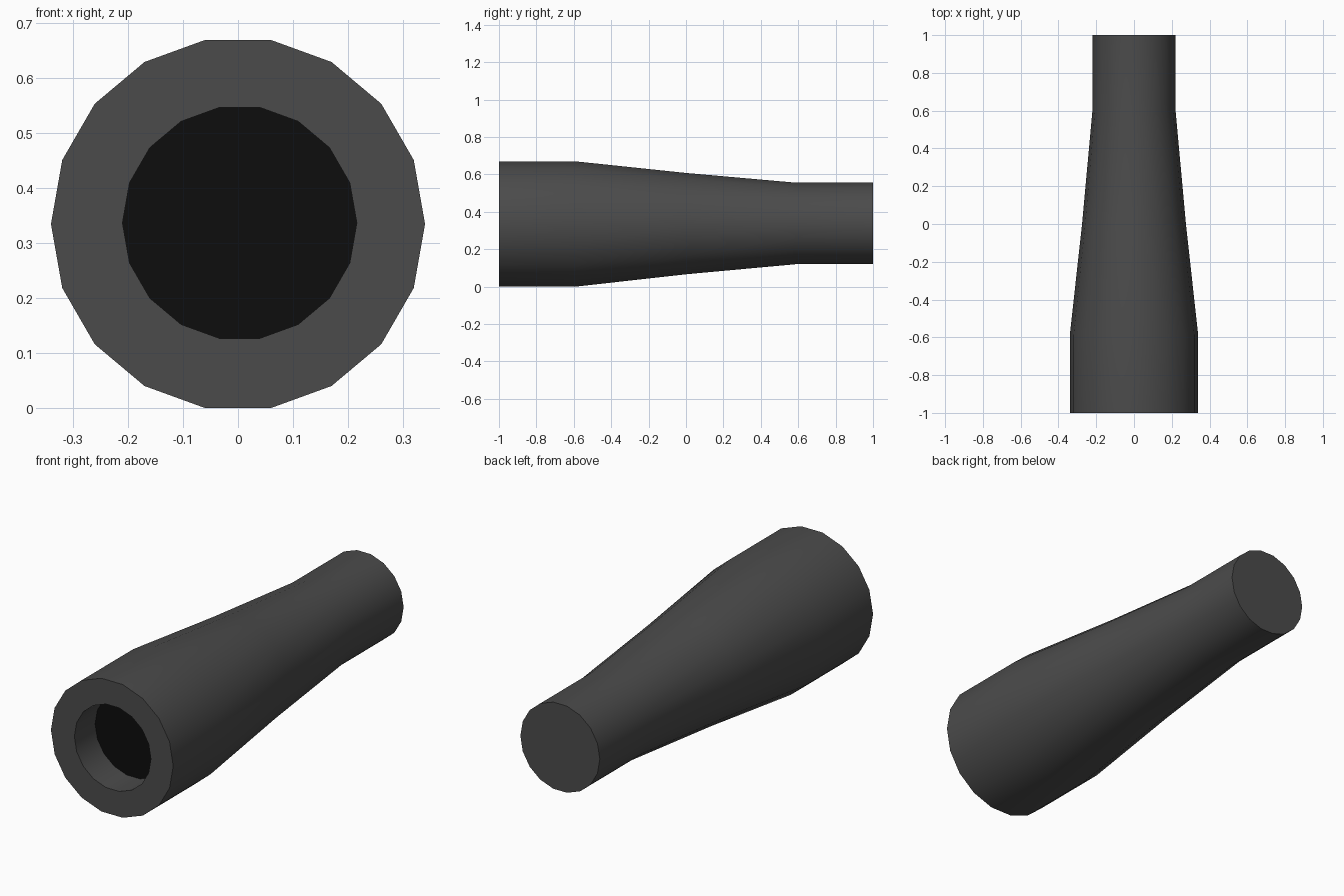
import bpy, bmesh, math

if "Cube" in bpy.data.objects:
    bpy.data.objects.remove(bpy.data.objects["Cube"])

SIDES = 18


def material(name, value):
    m = bpy.data.materials.new(name)
    m.diffuse_color = (value, value, value, 1)
    m.use_nodes = True
    m.node_tree.nodes["Principled BSDF"].inputs["Base Color"].default_value = m.diffuse_color
    return m


def turned(name, rings, mat, cap_start=False, cap_end=False):
    """Skin rings of (y, radius, centre x, centre z) along the y axis."""
    bm = bmesh.new()
    loops = []
    for y, r, cx, cz in rings:
        loops.append([bm.verts.new((cx + r * math.cos(2 * math.pi * i / SIDES), y,
                                    cz + r * math.sin(2 * math.pi * i / SIDES)))
                      for i in range(SIDES)])
    for a, b in zip(loops, loops[1:]):
        for i in range(SIDES):
            j = (i + 1) % SIDES
            bm.faces.new((a[i], b[i], b[j], a[j]))
    if cap_start:
        bm.faces.new(loops[0])
    if cap_end:
        bm.faces.new(loops[-1][::-1])
    mesh = bpy.data.meshes.new(name)
    bm.to_mesh(mesh)
    bm.free()
    mesh.materials.append(mat)
    ob = bpy.data.objects.new(name, mesh)
    bpy.context.collection.objects.link(ob)
    bpy.ops.object.select_all(action='DESELECT')
    ob.select_set(True)
    bpy.context.view_layer.objects.active = ob
    bpy.ops.object.shade_smooth_by_angle(angle=math.radians(35))
    return ob


grey = material("dark_grey", 0.07)
black = material("black", 0.004)

# Tapered tube: recess wall, front rim, outer skin and closed back end
turned("tube_body", [
    (-0.835, 0.213, 0.003, 0.337),
    (-1.0, 0.213, 0.003, 0.337),
    (-1.0, 0.34, 0.0, 0.335),
    (-0.59, 0.34, 0.0, 0.335),
    (0.0, 0.275, 0.0, 0.337),
    (0.59, 0.221, 0.0, 0.338),
    (1.0, 0.221, 0.0, 0.338),
], grey, cap_end=True)

# Black floor of the front recess
turned("recess_floor", [(-0.835, 0.213, 0.003, 0.337)], black, cap_start=True)
